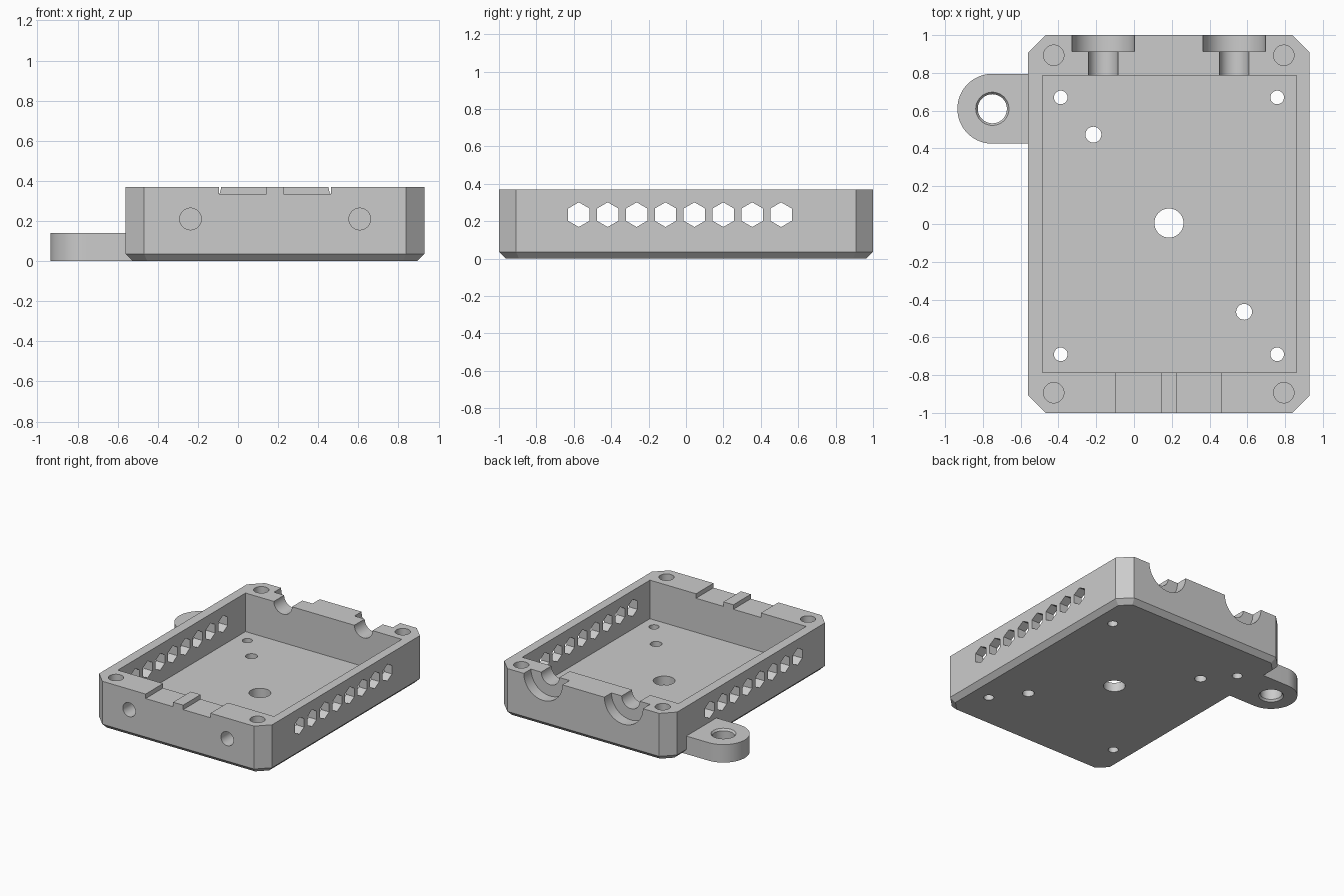
import bpy, bmesh, math

cube = bpy.data.objects.get("Cube")
if cube:
    bpy.data.objects.remove(cube, do_unlink=True)

grey = bpy.data.materials.new("plain grey")
grey.use_nodes = True
colour = (0.6, 0.6, 0.6, 1)
grey.diffuse_color = colour
grey.node_tree.nodes["Principled BSDF"].inputs["Base Color"].default_value = colour

PLACE = {"x": lambda u, v, d: (d, u, v),
         "y": lambda u, v, d: (u, d, v),
         "z": lambda u, v, d: (u, v, d)}


def loft(name, axis, rings):
    """Closed solid through (outline, position) rings stacked along an axis."""
    bm = bmesh.new()
    loops = [[bm.verts.new(PLACE[axis](u, v, d)) for u, v in outline]
             for outline, d in rings]
    for a, b in zip(loops, loops[1:]):
        for i in range(len(a)):
            j = (i + 1) % len(a)
            bm.faces.new((a[i], a[j], b[j], b[i]))
    bm.faces.new(loops[0])
    bm.faces.new(loops[-1])
    bmesh.ops.recalc_face_normals(bm, faces=bm.faces)
    mesh = bpy.data.meshes.new(name)
    bm.to_mesh(mesh)
    bm.free()
    mesh.materials.append(grey)
    obj = bpy.data.objects.new(name, mesh)
    bpy.context.collection.objects.link(obj)
    return obj


def circle(u, v, r, n=48):
    return [(u + r * math.cos(math.tau * i / n + math.pi / 2),
             v + r * math.sin(math.tau * i / n + math.pi / 2)) for i in range(n)]


def rect(x0, x1, y0, y1):
    return [(x0, y0), (x1, y0), (x1, y1), (x0, y1)]


def octagon(inset):
    x0, x1, y = LEFT + inset, RIGHT - inset, 1 - inset
    c = CORNER - inset * (2 - math.sqrt(2))
    return [(x0 + c, -y), (x1 - c, -y), (x1, c - y), (x1, y - c),
            (x1 - c, y), (x0 + c, y), (x0, y - c), (x0, c - y)]


def cut(target, axis, *rings):
    cutter = loft("cutter", axis, rings)
    cutter.hide_render = True
    mod = target.modifiers.new("cut", "BOOLEAN")
    mod.operation, mod.solver, mod.object = "DIFFERENCE", "EXACT", cutter
    bpy.context.view_layer.objects.active = target
    bpy.ops.object.modifier_apply(modifier=mod.name)
    bpy.data.objects.remove(cutter, do_unlink=True)


def bore(target, axis, outline, lo, hi):
    cut(target, axis, (outline, lo), (outline, hi))


# Tray body with chamfered corners and chamfered base
LEFT, RIGHT, CORNER = -0.56, 0.93, 0.092
TOP, FLOOR, BEVEL = 0.37, 0.07, 0.036
body = loft("enclosure_tray", "z",
            [(octagon(BEVEL), 0), (octagon(0), BEVEL), (octagon(0), TOP)])
bore(body, "z", rect(-0.485, 0.86, -0.785, 0.785), FLOOR, 1)

# Mounting holes through the floor
for x in (-0.388, 0.758):
    for y in (-0.69, 0.67):
        bore(body, "z", circle(x, y, 0.036), -0.1, 0.2)
for x, y, r in ((-0.215, 0.473, 0.042), (0.583, -0.465, 0.042), (0.185, 0.005, 0.077)):
    bore(body, "z", circle(x, y, r), -0.1, 0.2)

# Blind screw holes in the rim corners and the front
for x in (-0.425, 0.793):
    for y in (-0.893, 0.893):
        bore(body, "z", circle(x, y, 0.054), 0.13, 1)
for x in (-0.237, 0.607):
    bore(body, "y", circle(x, 0.21, 0.054), -1.1, -0.87)

# Stepped half-round cable seats in the back wall
for x in (-0.163, 0.53):
    bore(body, "y", circle(x, TOP, 0.166), 0.912, 1.1)
    bore(body, "y", circle(x, TOP, 0.078), 0.7, 0.95)

# Shallow slots across the front rim
for x0, x1 in ((-0.095, 0.142), (0.228, 0.463)):
    bore(body, "z", rect(x0, x1, -1.1, -0.7), 0.335, 1)

# Hexagonal vents through both side walls
for i in range(8):
    bore(body, "x", circle(-0.573 + 0.1545 * i, 0.235, 0.066, 6), -0.7, 1.1)

# Side lug with a round end and an edge-chamfered hole
cx, cy, r, height = -0.75, 0.61, 0.185, 0.14
arc = [(cx + r * math.cos(a), cy + r * math.sin(a))
       for a in (math.pi / 2 + math.pi * i / 32 for i in range(33))]
join = LEFT + BEVEL
outline = arc + [(join, cy - r), (join, cy + r)]
lug = loft("mounting_lug", "z", [(outline, 0), (outline, height)])
wide, narrow = circle(cx, cy, 0.088), circle(cx, cy, 0.077)
cut(lug, "z", (wide, -0.05), (wide, 0), (narrow, 0.015),
    (narrow, height - 0.015), (wide, height), (wide, 0.3))

# Smooth round walls while keeping edges crisp
for obj in (body, lug):
    bpy.ops.object.select_all(action="DESELECT")
    obj.select_set(True)
    bpy.context.view_layer.objects.active = obj
    bpy.ops.object.shade_smooth_by_angle(angle=math.radians(25))
